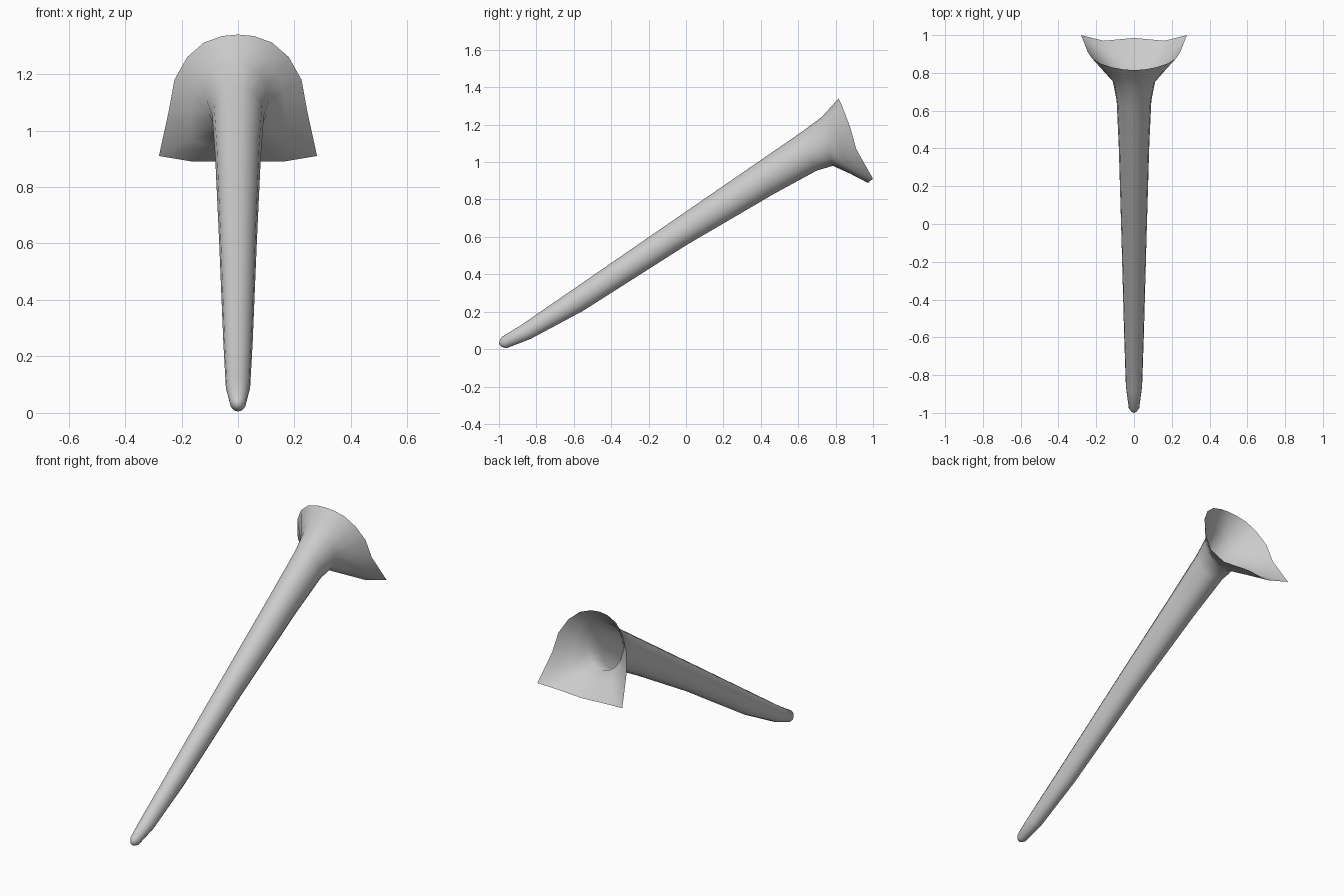
import bpy, bmesh, math
from mathutils import Vector

if "Cube" in bpy.data.objects:
    bpy.data.objects.remove(bpy.data.objects["Cube"])

SEG = 16
HALF = SEG // 2

# side-view stations along the shaft: (top y, top z, bottom y, bottom z, half width)
STATIONS = [
    (-0.997, 0.045, -0.987, 0.012, 0.015),
    (-0.985, 0.065, -0.960, 0.005, 0.028),
    (-0.89, 0.123, -0.83, 0.055, 0.043),
    (-0.64, 0.295, -0.55, 0.205, 0.052),
    (-0.10, 0.667, 0.00, 0.555, 0.067),
    (0.37, 0.99, 0.47, 0.83, 0.081),
    (0.61, 1.155, 0.70, 0.955, 0.092),
    (0.725, 1.24, 0.785, 0.98, 0.112),
]
# right half of the flared rim, top to bottom
RIM = [(0, 0.815, 1.34), (0.055, 0.818, 1.335), (0.12, 0.83, 1.312),
       (0.18, 0.85, 1.26), (0.225, 0.88, 1.18), (0.245, 0.91, 1.07),
       (0.28, 1.0, 0.91), (0.16, 0.97, 0.89), (0, 0.985, 0.89)]


def oval(ty, tz, by, bz, w):
    top, bot = Vector((0, ty, tz)), Vector((0, by, bz))
    mid, arm = (top + bot) / 2, (top - bot) / 2
    angles = [2 * math.pi * i / SEG for i in range(SEG)]
    return [mid + arm * math.cos(a) + Vector((w * math.sin(a), 0, 0)) for a in angles]


rings = [oval(*s) for s in STATIONS]
right = [Vector(p) for p in RIM]
left = [Vector((-p.x, p.y, p.z)) for p in right[HALF - 1:0:-1]]
rim = right + left
# flare between neck and rim
rings.append([a.lerp(b, 0.45) for a, b in zip(rings[-1], rim)])
rings.append(rim)

# shaft and flare lofted as one open-ended skin
bm = bmesh.new()
loops = [[bm.verts.new(p) for p in ring] for ring in rings]
for a, b in zip(loops, loops[1:]):
    for i in range(SEG):
        j = (i + 1) % SEG
        bm.faces.new((a[i], a[j], b[j], b[i]))
# rounded tip
tip = bm.verts.new((0, -1.0, 0.028))
for i in range(SEG):
    bm.faces.new((tip, loops[0][(i + 1) % SEG], loops[0][i]))
bmesh.ops.recalc_face_normals(bm, faces=bm.faces)
# the shaft must face outwards
bm.normal_update()
f = max(bm.faces, key=lambda q: abs(q.normal.x) * (abs(q.calc_center_median().y) < 0.4))
if f.normal.x * f.calc_center_median().x < 0:
    bmesh.ops.reverse_faces(bm, faces=bm.faces)

mesh = bpy.data.meshes.new("flared_horn")
bm.to_mesh(mesh)
bm.free()
horn = bpy.data.objects.new("flared_horn", mesh)
bpy.context.collection.objects.link(horn)

grey = bpy.data.materials.new("light grey")
grey.diffuse_color = (0.6, 0.6, 0.6, 1)
grey.use_nodes = True
grey.node_tree.nodes["Principled BSDF"].inputs["Base Color"].default_value = grey.diffuse_color
mesh.materials.append(grey)

bpy.context.view_layer.objects.active = horn
horn.select_set(True)
bpy.ops.object.shade_smooth_by_angle(angle=math.radians(50))
